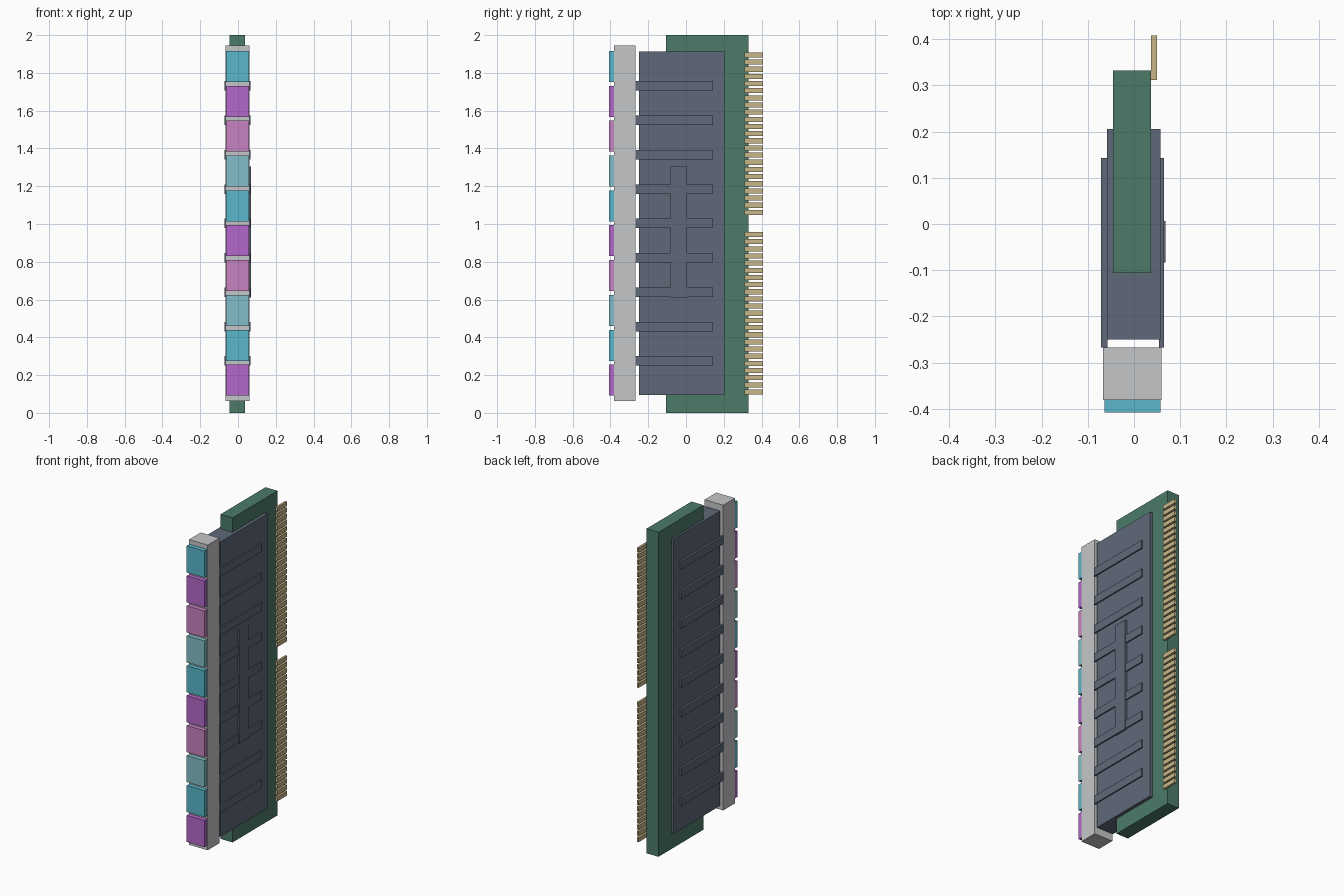
import bpy
import bmesh
from mathutils import Vector

cube = bpy.data.objects.get("Cube")
if cube:
    bpy.data.objects.remove(cube, do_unlink=True)


def make_material(name, hex_code):
    """Flat material from an sRGB hex colour, stored as linear values."""
    srgb = [c / 255 for c in bytes.fromhex(hex_code)]
    linear = [c / 12.92 if c < 0.04 else ((c + 0.055) / 1.055) ** 2.4 for c in srgb]
    mat = bpy.data.materials.new(name)
    mat.use_nodes = True
    mat.diffuse_color = (*linear, 1)
    mat.node_tree.nodes["Principled BSDF"].inputs["Base Color"].default_value = (*linear, 1)
    return mat


def box(name, mat, x, y, z):
    """Box between the (low, high) limits on each axis."""
    low, high = map(Vector, zip(x, y, z))
    bm = bmesh.new()
    bmesh.ops.create_cube(bm, size=1)
    for v in bm.verts:
        v.co = (low + high) / 2 + v.co * (high - low)
    mesh = bpy.data.meshes.new(name)
    bm.to_mesh(mesh)
    bm.free()
    mesh.materials.append(mat)
    obj = bpy.data.objects.new(name, mesh)
    bpy.context.collection.objects.link(obj)
    return obj


green = make_material("board green", "4B7B69")
slate = make_material("slate metal", "5F6879")
silver = make_material("light grey", "C5C6C9")
gold = make_material("contact gold", "C9B68A")
lights = [make_material("cyan", "5AB7CB"), make_material("purple", "B468CB"),
          make_material("pink", "C983C1"), make_material("pale teal", "82BEC8")]

# Circuit board and heat spreader
box("circuit_board", green, (-0.045, 0.037), (-0.106, 0.332), (0, 2))
box("heat_spreader", slate, (-0.058, 0.057), (-0.25, 0.205), (0.096, 1.912))

# Ribs on both sides, reaching forward to the light bar
for i in range(9):
    z = 0.275 + i * 0.182
    for side, x in (("right", (-0.071, -0.059 + 0.002)), ("left", (0.054, 0.065))):
        box(f"rib_{side}_{i + 1}", slate, x, (-0.267, 0.143), (z - 0.025, z + 0.025))

# Raised spine across the middle ribs
box("spine", slate, (0.055, 0.0685), (-0.083, 0.006), (0.61, 1.304))

# Light bar with its coloured segments, from the top down
box("light_bar", silver, (-0.067, 0.06), (-0.381, -0.267), (0.063, 1.944))
for i in range(10):
    top = 1.916 - i * 0.1845
    box(f"light_segment_{i + 1}", lights[i % 4], (-0.064, 0.057),
        (-0.408, -0.38), (top - 0.164, top))

# Two groups of edge contacts
for group, start in (("lower", 0.097), ("upper", 1.048)):
    for i in range(23):
        z = start + i * 0.0379
        box(f"contact_{group}_{i + 1}", gold, (0.037, 0.05), (0.311, 0.408), (z, z + 0.027))
